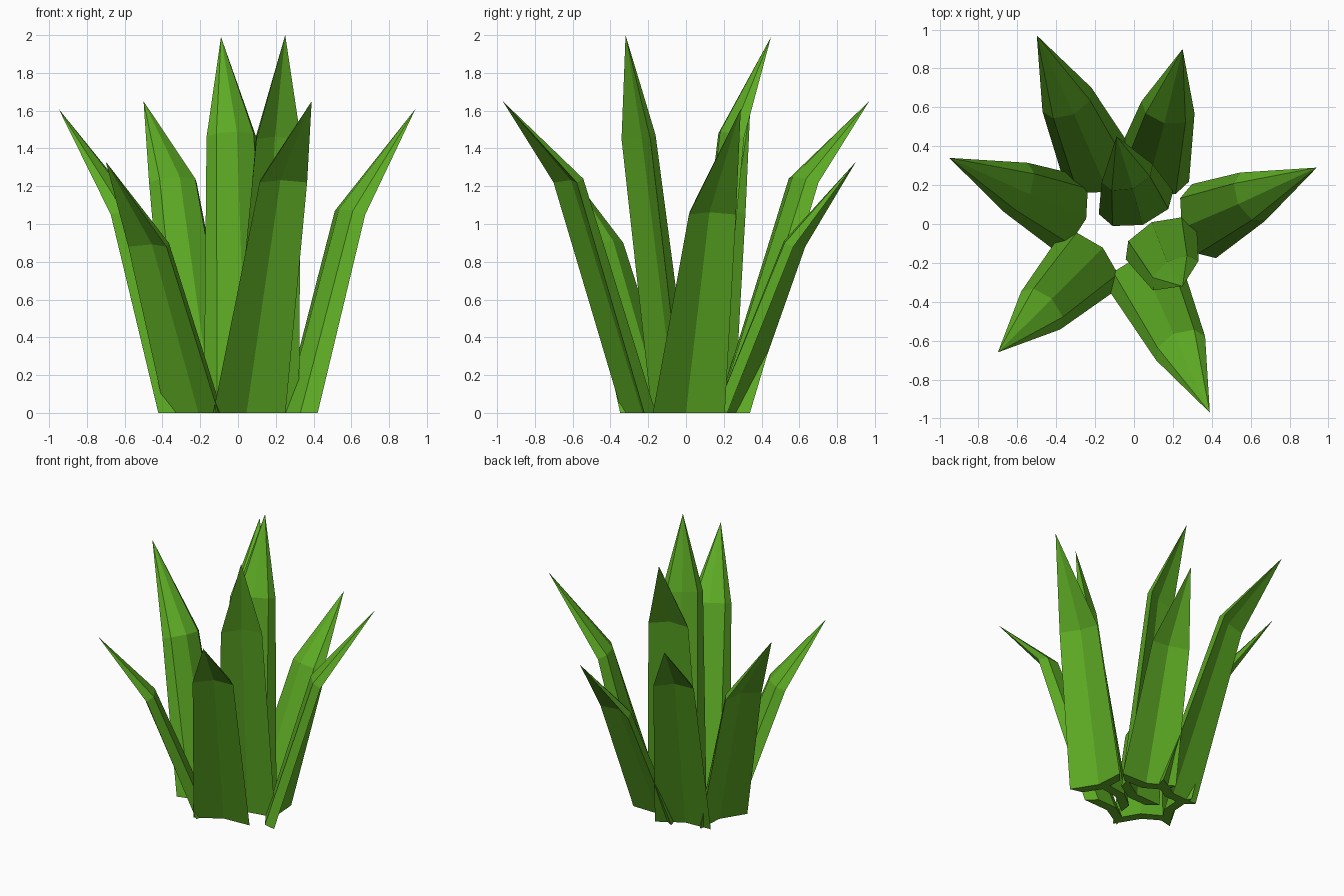
import bpy
import bmesh
from math import radians, sin, cos
from mathutils import Vector

default_cube = bpy.data.objects.get("Cube")
if default_cube:
    bpy.data.objects.remove(default_cube, do_unlink=True)

# One flat green for the whole plant
leaf_green = bpy.data.materials.new("leaf_green")
leaf_green.use_nodes = True
colour = (0.11, 0.41, 0.018, 1.0)
leaf_green.diffuse_color = colour
shader = leaf_green.node_tree.nodes["Principled BSDF"]
shader.inputs["Base Color"].default_value = colour
shader.inputs["Roughness"].default_value = 0.8

# Leaf cross-section: (sideways, towards the plant centre), ridged inwards
SECTION = [(-0.2, 0), (0, 0.05), (0.2, 0), (0.15, 0.08), (0, 0.12), (-0.15, 0.08)]


def make_ring(bm, centre, angle, scale, tilt):
    """Place the cross-section at centre, its back facing the given angle."""
    outward = Vector((cos(radians(angle)), sin(radians(angle)), 0))
    side = Vector((-outward.y, outward.x, 0))
    up = Vector((0, 0, tilt))
    return [bm.verts.new(Vector(centre) + scale * (s * side + n * (up - outward)))
            for s, n in SECTION]


def make_leaf(name, base, base_angle, shoulder, shoulder_angle, tip):
    """Tapered blade: base ring, narrower shoulder ring, pointed tip."""
    bm = bmesh.new()
    lower = make_ring(bm, (*base, 0), base_angle, 1.0, 0)
    upper = make_ring(bm, shoulder, shoulder_angle, 0.7, 0.35)
    point = bm.verts.new(tip)
    count = len(SECTION)
    for i in range(count):
        j = (i + 1) % count
        bm.faces.new((lower[i], lower[j], upper[j], upper[i]))
        bm.faces.new((upper[i], upper[j], point))
    bm.faces.new(lower)
    bmesh.ops.recalc_face_normals(bm, faces=bm.faces)
    mesh = bpy.data.meshes.new(name)
    bm.to_mesh(mesh)
    bm.free()
    mesh.materials.append(leaf_green)
    leaf = bpy.data.objects.new(name, mesh)
    bpy.context.collection.objects.link(leaf)


# Tall upright inner leaves
make_leaf("tall_leaf_back", (0.01, 0.11), 107, (-0.035, 0.26, 1.46), 110, (-0.09, 0.45, 1.99))
make_leaf("tall_leaf_front", (0.14, -0.1), -66, (0.215, -0.265, 1.45), -57, (0.25, -0.32, 2))

# Long leaves leaning to the front and back
make_leaf("long_leaf_back", (-0.17, 0.28), 107, (-0.345, 0.64, 1.22), 116, (-0.5, 0.97, 1.65))
make_leaf("long_leaf_front", (0.06, -0.28), -73, (0.24, -0.64, 1.22), -64, (0.39, -0.97, 1.65))

# Spreading leaves at the sides
make_leaf("side_leaf_right", (-0.36, 0.065), 162, (-0.61, 0.19, 1.05), 153, (-0.95, 0.34, 1.61))
make_leaf("side_leaf_left", (0.36, 0.015), 18, (0.61, 0.14, 1.05), 27, (0.94, 0.29, 1.61))

# Short outer leaves
make_leaf("short_leaf_back", (0.09, 0.27), 75, (0.175, 0.6, 0.88), 77, (0.25, 0.9, 1.33))
make_leaf("short_leaf_front", (-0.245, -0.207), 225, (-0.48, -0.445, 0.88), 226, (-0.7, -0.66, 1.33))
